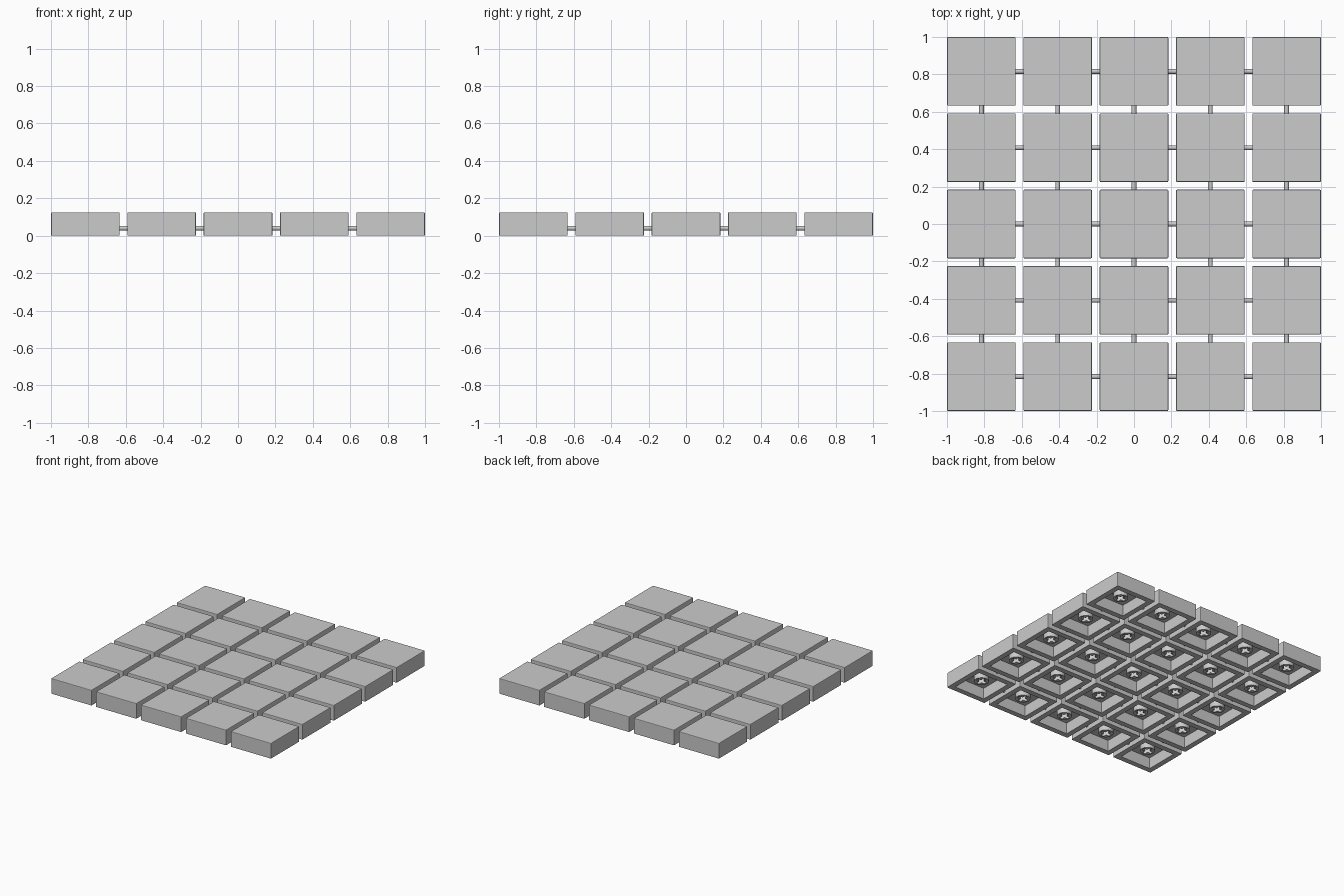
import bpy, bmesh, math
from mathutils import Vector, Matrix

cube = bpy.data.objects.get("Cube")
if cube:
    bpy.data.objects.remove(cube)

N, PITCH, WIDTH, HEIGHT = 5, 0.408, 0.367, 0.125
WALL, CEILING = 0.045, 0.092
ROD_R, ROD_Z = 0.013, 0.04

grey = bpy.data.materials.new("light grey")
grey.use_nodes = True
colour = (0.6, 0.6, 0.6, 1)
grey.diffuse_color = colour
grey.node_tree.nodes["Principled BSDF"].inputs["Base Color"].default_value = colour


def add(name, data, location=(0, 0, 0)):
    obj = bpy.data.objects.new(name, data)
    obj.location = location
    bpy.context.collection.objects.link(obj)
    return obj


def cap_mesh():
    """Hollow square cap, open underneath, with softened outer edges."""
    bm = bmesh.new()
    bmesh.ops.create_cube(bm, size=1)
    bmesh.ops.scale(bm, vec=(WIDTH, WIDTH, HEIGHT), verts=bm.verts)
    bmesh.ops.translate(bm, vec=(0, 0, HEIGHT / 2), verts=bm.verts)
    edges = [e for e in bm.edges if max(v.co.z for v in e.verts) > HEIGHT / 2]
    bmesh.ops.bevel(bm, geom=edges, offset=0.005, segments=2, profile=0.5,
                    affect='EDGES')
    bottom = min(bm.faces, key=lambda f: f.calc_center_median().z)
    bmesh.ops.inset_individual(bm, faces=[bottom], thickness=WALL)
    hollow = bmesh.ops.extrude_discrete_faces(bm, faces=[bottom])["faces"][0]
    bmesh.ops.translate(bm, vec=(0, 0, CEILING), verts=hollow.verts)
    bmesh.ops.recalc_face_normals(bm, faces=bm.faces)
    mesh = bpy.data.meshes.new("cap")
    bm.to_mesh(mesh)
    bm.free()
    mesh.materials.append(grey)
    return mesh


def stem_curve():
    """Round post with a cross-shaped socket."""
    curve = bpy.data.curves.new("stem", 'CURVE')
    curve.dimensions = '2D'
    curve.fill_mode = 'BOTH'
    curve.extrude = 0.027
    circle = [(0.056 * math.cos(a * math.tau / 32), 0.056 * math.sin(a * math.tau / 32))
              for a in range(32)]
    long, short = 0.042, 0.013
    arm = [Vector((long, -short)), Vector((long, short)), Vector((short, short))]
    cross = [Matrix.Rotation(q * math.pi / 2, 2) @ p for q in range(4) for p in arm]
    for outline in (circle, cross):
        spline = curve.splines.new('POLY')
        spline.points.add(len(outline) - 1)
        for point, (x, y) in zip(spline.points, outline):
            point.co = (x, y, 0, 1)
        spline.use_cyclic_u = True
    curve.materials.append(grey)
    return curve


def rod_mesh():
    """Thin round link between neighbouring caps, along x."""
    bm = bmesh.new()
    bmesh.ops.create_cone(bm, cap_ends=True, segments=24, radius1=ROD_R, radius2=ROD_R,
                          depth=PITCH - WIDTH + 0.03,
                          matrix=Matrix.Rotation(math.pi / 2, 4, 'Y'))
    for face in bm.faces:
        face.smooth = len(face.verts) == 4
    for edge in bm.edges:
        edge.smooth = all(f.smooth for f in edge.link_faces)
    mesh = bpy.data.meshes.new("rod")
    bm.to_mesh(mesh)
    bm.free()
    mesh.materials.append(grey)
    return mesh


cap, stem, rod = cap_mesh(), stem_curve(), rod_mesh()
places = [(i - (N - 1) / 2) * PITCH for i in range(N)]

# Caps with their stems
for x in places:
    for y in places:
        add("cap", cap, (x, y, 0))
        add("stem", stem, (x, y, CEILING - 0.026))

# Linking rods in both directions
for a in places[:-1]:
    for b in places:
        add("rod_across", rod, (a + PITCH / 2, b, ROD_Z))
        add("rod_along", rod, (b, a + PITCH / 2, ROD_Z)).rotation_euler.z = math.pi / 2
